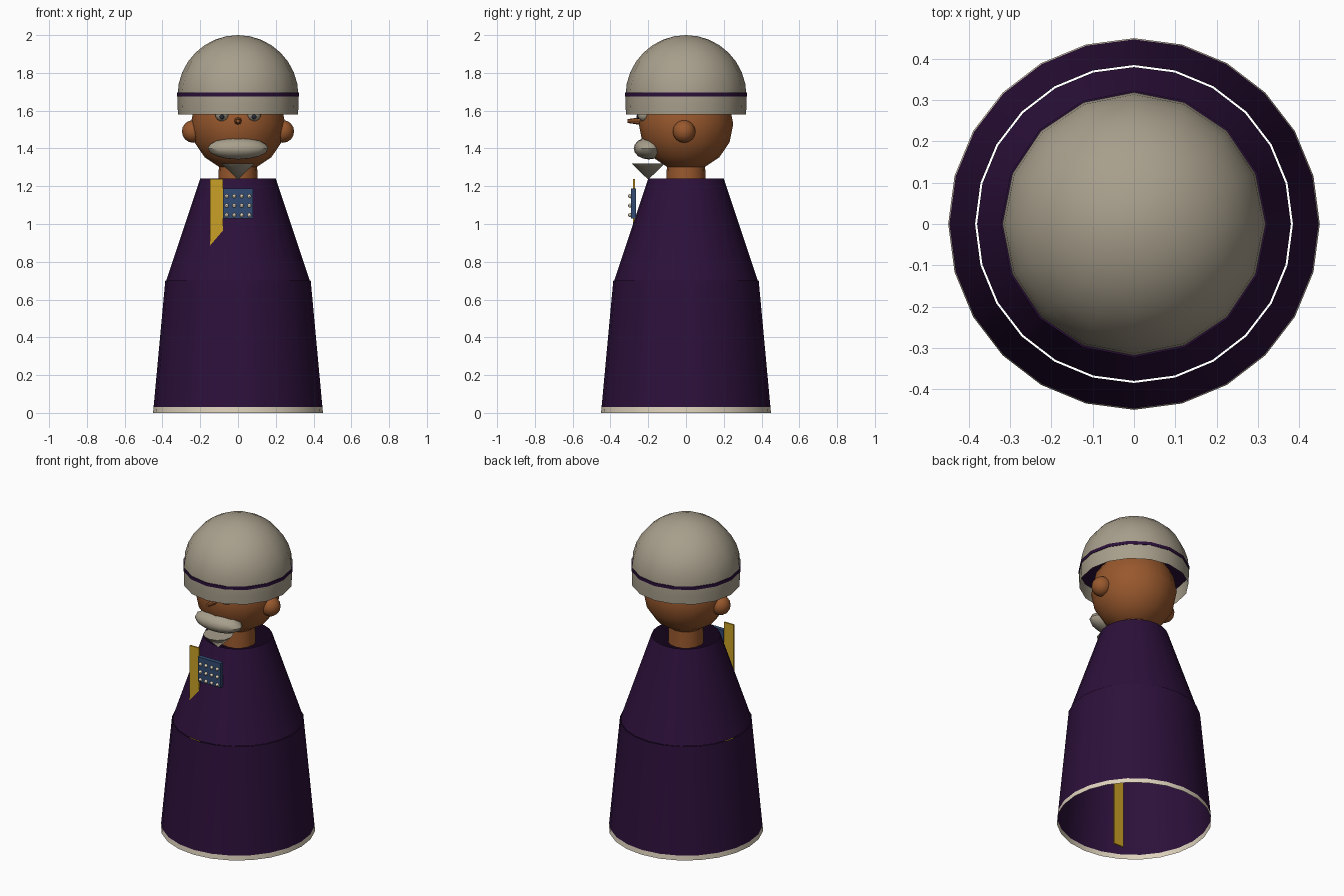
import bpy, bmesh, math
from mathutils import Matrix, Vector

if "Cube" in bpy.data.objects:
    bpy.data.objects.remove(bpy.data.objects["Cube"])


def mat(name, rgb):
    m = bpy.data.materials.new(name)
    lin = [((c / 255 + 0.055) / 1.055) ** 2.4 if c > 10 else c / 255 / 12.92 for c in rgb]
    m.diffuse_color = (*lin, 1)
    m.use_nodes = True
    m.node_tree.nodes["Principled BSDF"].inputs["Base Color"].default_value = m.diffuse_color
    return m


PURPLE = mat("deep purple", (44, 16, 58))
STONE = mat("warm grey", (168, 159, 140))
CREAM = mat("cream", (222, 210, 188))
SKIN = mat("brown skin", (152, 88, 45))
GOLD = mat("gold", (202, 160, 38))
BLUE = mat("blue", (50, 75, 115))
DARK = mat("dark pupil", (40, 45, 55))


def finish(name, bm, *mats, smooth=True):
    bmesh.ops.recalc_face_normals(bm, faces=bm.faces)
    me = bpy.data.meshes.new(name)
    bm.to_mesh(me)
    bm.free()
    ob = bpy.data.objects.new(name, me)
    bpy.context.collection.objects.link(ob)
    for m in mats:
        me.materials.append(m)
    if smooth:
        bpy.ops.object.select_all(action='DESELECT')
        ob.select_set(True)
        bpy.context.view_layer.objects.active = ob
        bpy.ops.object.shade_smooth_by_angle(angle=math.radians(35))
    return ob


def lathe(name, profile, seg, *mats, centre=(0, 0, 0), rule=None):
    """Spin an (r, z) profile about the z axis; rule picks a material from face centre."""
    bm = bmesh.new()
    vs = [bm.verts.new((r, 0, z)) for r, z in profile]
    es = [bm.edges.new(p) for p in zip(vs, vs[1:])]
    bmesh.ops.spin(bm, geom=vs + es, cent=(0, 0, 0), axis=(0, 0, 1),
                   angle=math.tau, steps=seg, use_duplicate=False)
    bmesh.ops.remove_doubles(bm, verts=bm.verts, dist=1e-5)
    if rule:
        for f in bm.faces:
            f.material_index = rule(f.calc_center_median())
    bmesh.ops.translate(bm, verts=bm.verts, vec=centre)
    return finish(name, bm, *mats)


def ball(name, centre, radii, m, u=16, v=8):
    bm = bmesh.new()
    bmesh.ops.create_uvsphere(bm, u_segments=u, v_segments=v, radius=1,
                              matrix=Matrix.Translation(centre) @ Matrix.Diagonal((*radii, 1)))
    return finish(name, bm, m)


def box(name, lo, hi, m):
    lo, hi = Vector(lo), Vector(hi)
    bm = bmesh.new()
    bmesh.ops.create_cube(bm, size=1, matrix=Matrix.Translation((lo + hi) / 2)
                          @ Matrix.Diagonal((*(hi - lo), 1)))
    return finish(name, bm, m, smooth=False)


# Robe: open skirt with cream hem, and open-topped upper cone
lathe("robe_skirt", [(0.45, 0), (0.447, 0.03), (0.385, 0.7)], 24, PURPLE, CREAM,
      rule=lambda c: int(c.z < 0.03))
lathe("robe_upper", [(0.38, 0.7), (0.2, 1.24)], 24, PURPLE)

# Neck, head and ears
lathe("neck", [(0, 1.2), (0.105, 1.2), (0.098, 1.4), (0, 1.4)], 16, SKIN)
ball("head", (0, 0, 1.53), (0.25,) * 3, SKIN)
for side, s in (("left", -1), ("right", 1)):
    ball(side + "_ear", (s * 0.237, -0.01, 1.49), (0.06,) * 3, SKIN)
    ball(side + "_eye", (s * 0.085, -0.222, 1.58), (0.036,) * 3, STONE)
    ball(side + "_pupil", (s * 0.085, -0.255, 1.567), (0.013, 0.008, 0.013), DARK, 8, 6)

# Nose: small cone pointing forward
bm = bmesh.new()
bmesh.ops.create_cone(bm, cap_ends=True, segments=8, radius1=0.022, radius2=0.01, depth=0.08,
                      matrix=Matrix.Translation((0, -0.27, 1.545))
                      @ Matrix.Rotation(math.pi / 2, 4, 'X'))
finish("nose", bm, SKIN)

# Moustache and pointed goatee
ball("moustache", (0, -0.197, 1.4), (0.16, 0.08, 0.058), STONE)
lathe("goatee", [(0, 1.235), (0.088, 1.32), (0, 1.32)], 12, STONE, centre=(0, -0.2, 0))

# Domed helmet, open below, with a purple disc showing as a band
dome = [(0.318, 1.58), (0.32, 1.63)]
dome += [(0.32 * math.cos(a), 1.68 + 0.32 * math.sin(a))
         for a in (math.pi / 16 * i for i in range(8))] + [(0, 2.0)]
lathe("helmet", dome, 16, STONE)
lathe("helmet_band", [(0, 1.675), (0.323, 1.675), (0.323, 1.695), (0, 1.695)], 16, PURPLE)

# Gold sash strip hanging through the robe, blue badge with studs
box("sash_strip", (-0.148, -0.28, 0), (-0.08, -0.27, 1.238), GOLD)
box("badge_plate", (-0.08, -0.292, 1.03), (0.08, -0.265, 1.187), BLUE)
for i in range(4):
    for j in range(3):
        ball("badge_stud", (-0.06 + 0.04 * i, -0.296, 1.047 + 0.05 * j), (0.011,) * 3, CREAM, 8, 6)
